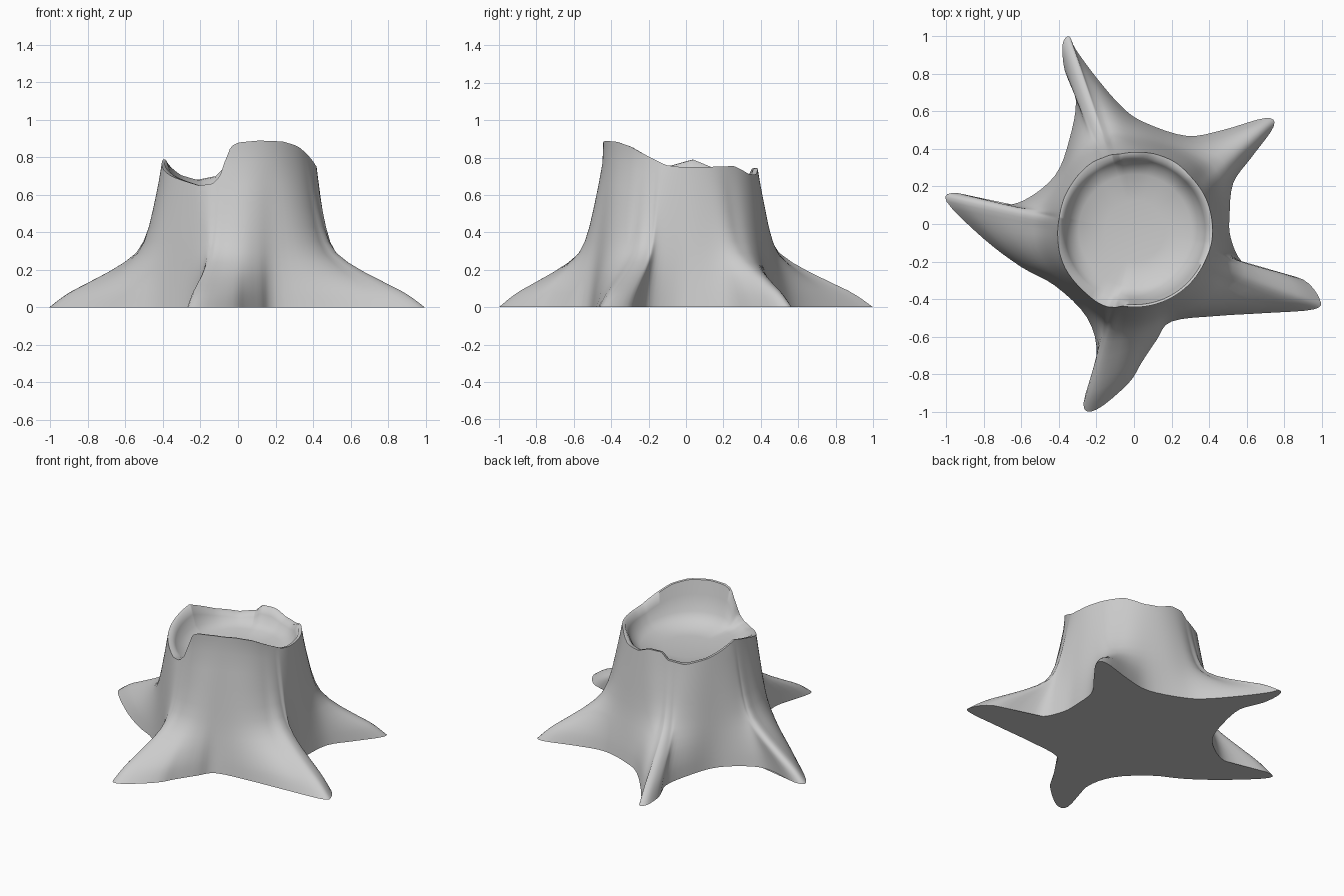
import bpy, bmesh, math
from mathutils import Vector

if "Cube" in bpy.data.objects:
    bpy.data.objects.remove(bpy.data.objects["Cube"])

# Ground outline of the five roots, clockwise from the left root
OUTLINE = [(-1, .12), (-.94, .165), (-.72, .105), (-.58, .13), (-.42, .26), (-.345, .45),
           (-.31, .66), (-.37, .82), (-.38, .96), (-.345, 1), (-.31, .93), (-.2, .78),
           (-.06, .62), (.06, .54), (.28, .47), (.47, .5), (.7, .565), (.745, .52),
           (.63, .36), (.53, .22), (.51, .05), (.515, -.07), (.575, -.2), (.7, -.25),
           (.9, -.295), (.99, -.4), (.96, -.455), (.7, -.475), (.45, -.49), (.2, -.52),
           (.12, -.62), (.04, -.74), (-.03, -.85), (-.2, -.99), (-.27, -.96), (-.2, -.7),
           (-.25, -.5), (-.42, -.33), (-.6, -.23), (-.8, -.08)]

# Broken rim height by angle (degrees)
RIM = [(0, .75), (20, .75), (45, .755), (62, .71), (76, .71), (88, .745), (101, .745),
       (107, .70), (122, .68), (142, .71), (170, .79), (190, .75), (212, .70), (240, .65),
       (251, .66), (256, .70), (259, .77), (264, .86), (270, .88), (285, .89), (305, .885),
       (320, .86), (335, .81), (350, .76), (360, .75)]

# Root reach by height
REACH = [(0, 1), (.04, .91), (.08, .81), (.13, .63), (.19, .42), (.24, .27),
         (.28, .17), (.34, .1), (.43, .055), (.55, .025), (.66, .008), (.76, 0), (2, 0)]
LEVELS = [0, .015, .04, .065, .09, .12, .155, .19, .24, .29, .35, .43]


def lookup(table, v):
    for (a, p), (b, q) in zip(table, table[1:]):
        if a <= v <= b:
            return p + (q - p) * (v - a) / (b - a)
    return table[-1][1]


def smooth_loop(points, steps):
    pts = [Vector(p) for p in points]
    n, out = len(pts), []
    for i in range(n):
        a, b, c, d = (pts[(i + k) % n] for k in (-1, 0, 1, 2))
        for s in range(steps):
            t = s / steps
            out.append(b + (c - a) * t / 2 + (2*a - 5*b + 4*c - d) * t*t / 2
                       + (3*b - a - 3*c + d) * t**3 / 2)
    return out


base = smooth_loop(OUTLINE, 4)
N = len(base)
C = Vector((.005, -.035))

# Trunk angle for each outline point: true angle, averaged, eased toward even arc spacing
ang = []
for p in base:
    a = math.atan2(p.y - C.y, p.x - C.x)
    while ang and a > ang[-1] + math.pi:
        a -= math.tau
    ang.append(a)
arc = [0]
for i in range(N):
    arc.append(arc[-1] + (base[(i + 1) % N] - base[i]).length)
even = [-math.tau * s / arc[-1] for s in arc[:N]]
shift = sum(a - e for a, e in zip(ang, even)) / N
W = 4
theta = []
for i in range(N):
    avg = sum(ang[(i + k) % N] - math.tau * ((i + k) // N)
              for k in range(-W, W + 1)) / (2 * W + 1)
    theta.append(.75 * avg + .25 * (even[i] + shift))
unit = [Vector((math.cos(a), math.sin(a))) for a in theta]
rim = [lookup(RIM, math.degrees(a) % 360) for a in theta]


def wall(i, z):
    trunk = .408 + .1 * max(0, 1 - z / .8)
    foot = base[i] - C - unit[i] * .508
    # Root flanks stay fuller than the ridge, giving rounded roots
    power = min(1, .45 + .55 * ((base[i] - C).length - .5) / .45)
    p = C + unit[i] * trunk + foot * lookup(REACH, z) ** max(.45, power)
    return (p.x, p.y, z)


def hollow(i, r, z):
    p = C + unit[i] * r
    return (p.x, p.y, z)


# Outer wall rings, then the rim and the hollow
rings = [[wall(i, z) for i in range(N)] for z in LEVELS]
for t in (.25, .5, .75, .93, 1):
    rings.append([wall(i, .43 + (rim[i] - .43) * t) for i in range(N)])
rings.append([hollow(i, .395, rim[i] - .003) for i in range(N)])
for r, t in ((.375, .35), (.35, .75), (.30, 1)):
    rings.append([hollow(i, r, rim[i] + (.62 - rim[i]) * t) for i in range(N)])
rings.append([hollow(i, .16, .605) for i in range(N)])

bm = bmesh.new()
grid = [[bm.verts.new(p) for p in ring] for ring in rings]
for lo, hi in zip(grid, grid[1:]):
    for i in range(N):
        j = (i + 1) % N
        bm.faces.new((lo[j], lo[i], hi[i], hi[j]))

# Flat underside and hollow floor
floor = bm.verts.new((C.x, C.y, .6))
under = bm.verts.new((C.x, C.y, 0))
for i in range(N):
    j = (i + 1) % N
    bm.faces.new((grid[-1][j], grid[-1][i], floor))
    bm.faces.new((grid[0][i], grid[0][j], under))
bmesh.ops.recalc_face_normals(bm, faces=bm.faces)

mesh = bpy.data.meshes.new("tree_stump")
bm.to_mesh(mesh)
bm.free()
stump = bpy.data.objects.new("tree_stump", mesh)
bpy.context.collection.objects.link(stump)
bpy.context.view_layer.objects.active = stump
stump.select_set(True)
bpy.ops.object.shade_smooth_by_angle(angle=math.radians(60))
